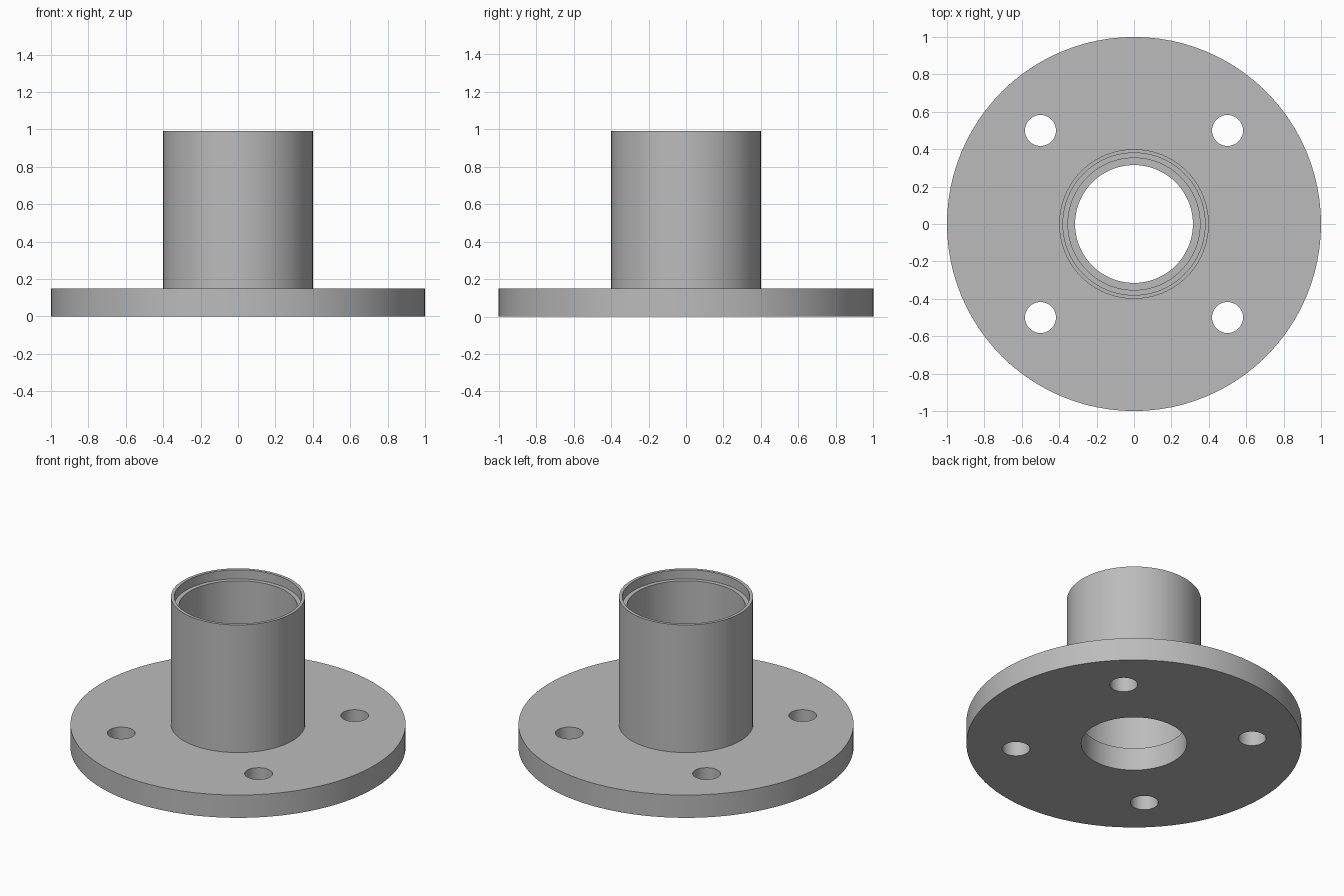
import bpy
import bmesh
import math

if "Cube" in bpy.data.objects:
    bpy.data.objects.remove(bpy.data.objects["Cube"])

SEGMENTS = 96

grey = bpy.data.materials.new("mid grey")
grey.diffuse_color = (0.5, 0.5, 0.5, 1)
grey.use_nodes = True
grey.node_tree.nodes["Principled BSDF"].inputs["Base Color"].default_value = grey.diffuse_color

# Closed (radius, height) section: plate, sleeve, stepped bore
profile = [(0.315, 0), (1.0, 0), (1.0, 0.15), (0.4, 0.15), (0.4, 0.99),
           (0.38, 0.99), (0.38, 0.93), (0.353, 0.93), (0.353, 0.15), (0.315, 0.15)]


def lathe(name, section):
    """Revolve a closed section around z."""
    bm = bmesh.new()
    rings = []
    for i in range(SEGMENTS):
        a = 2 * math.pi * i / SEGMENTS
        rings.append([bm.verts.new((r * math.cos(a), r * math.sin(a), z)) for r, z in section])
    n = len(section)
    for i in range(SEGMENTS):
        p, q = rings[i], rings[(i + 1) % SEGMENTS]
        for j in range(n):
            k = (j + 1) % n
            bm.faces.new((p[j], q[j], q[k], p[k]))
    bmesh.ops.recalc_face_normals(bm, faces=bm.faces)
    mesh = bpy.data.meshes.new(name)
    bm.to_mesh(mesh)
    bm.free()
    obj = bpy.data.objects.new(name, mesh)
    bpy.context.collection.objects.link(obj)
    mesh.materials.append(grey)
    return obj


flange = lathe("flanged_sleeve", profile)
bpy.context.view_layer.objects.active = flange

# Four bolt holes through the plate
for x in (-0.5, 0.5):
    for y in (-0.5, 0.5):
        bpy.ops.mesh.primitive_cylinder_add(vertices=48, radius=0.083, depth=0.4,
                                            location=(x, y, 0.075))
        drill = bpy.context.object
        drill.name = "bolt_hole_cutter"
        drill.data.materials.append(grey)
        drill.hide_render = True
        cut = flange.modifiers.new("bolt hole", 'BOOLEAN')
        cut.operation = 'DIFFERENCE'
        cut.solver = 'EXACT'
        cut.object = drill
        bpy.ops.object.select_all(action='DESELECT')
        flange.select_set(True)
        bpy.context.view_layer.objects.active = flange
        bpy.ops.object.modifier_apply(modifier=cut.name)
        bpy.data.objects.remove(drill, do_unlink=True)

# Smooth round walls, crisp rims
bpy.ops.object.shade_smooth_by_angle(angle=math.radians(30))
